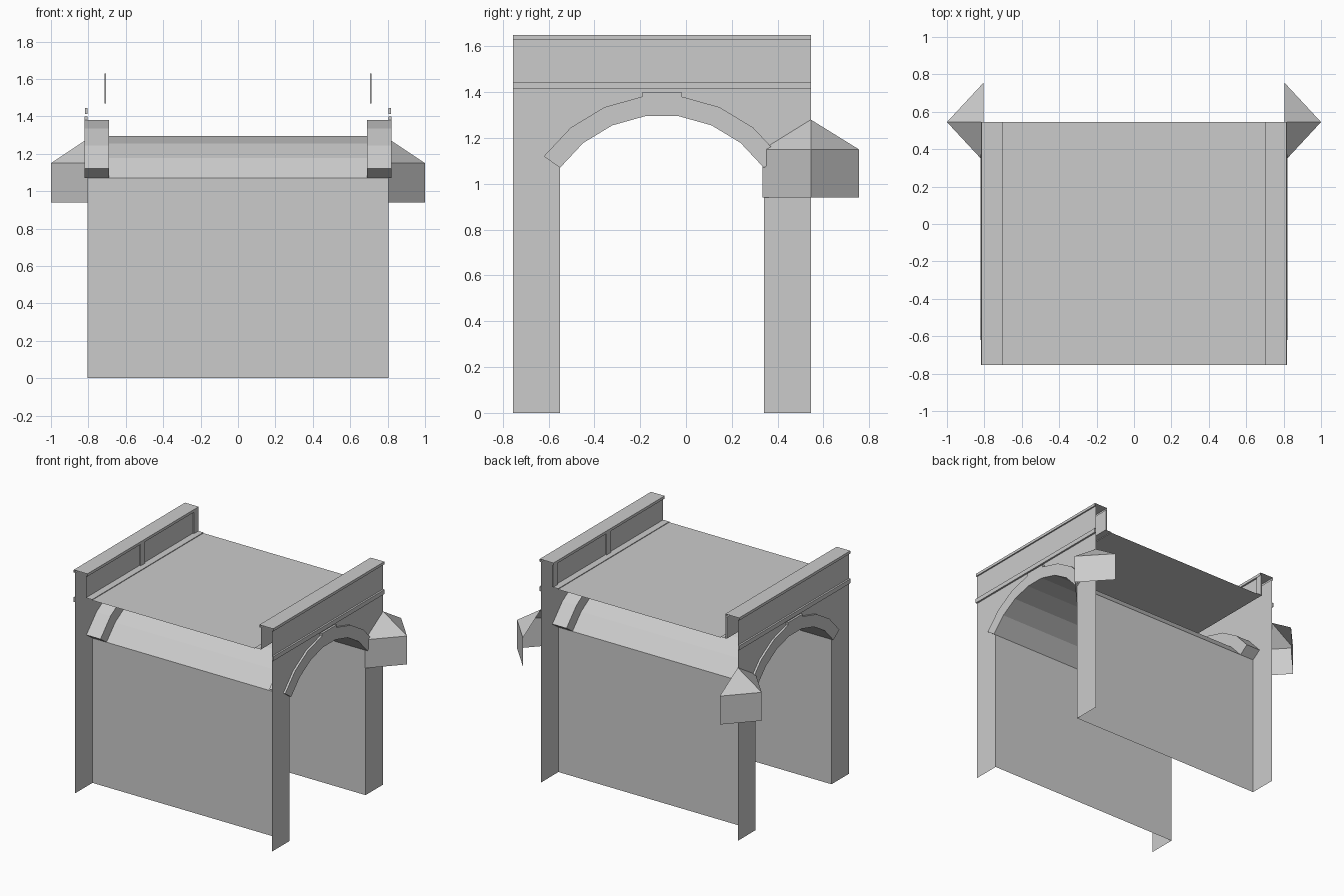
import bpy, bmesh
from math import sin, cos, asin

if "Cube" in bpy.data.objects:
    bpy.data.objects.remove(bpy.data.objects["Cube"])

Y0, Y1, YC = -0.755, 0.545, -0.105     # body ends and arch centre line
WALL = 0.805                           # outer face of the side walls
R_IN, R_OUT, ZC = 0.5455, 0.632, 0.7545
HALF = asin(0.445 / R_IN)
SEG = 7


def make(name, verts, faces, mirror=False):
    me = bpy.data.meshes.new(name)
    me.from_pydata(verts, [], faces)
    bm = bmesh.new()
    bm.from_mesh(me)
    bmesh.ops.recalc_face_normals(bm, faces=bm.faces)
    bm.to_mesh(me)
    bm.free()
    ob = bpy.data.objects.new(name, me)
    bpy.context.collection.objects.link(ob)
    if mirror:
        ob.modifiers.new("Mirror", 'MIRROR').use_axis[0] = True
    return ob


def sweep(name, profile, a, b, axis, closed=False, caps=False, mirror=False):
    """Extrude a profile along x (profile is y,z) or along y (profile is x,z)."""
    n = len(profile)
    put = (lambda p, t: (t, p[0], p[1])) if axis == 'x' else (lambda p, t: (p[0], t, p[1]))
    verts = [put(p, a) for p in profile] + [put(p, b) for p in profile]
    faces = [(i, (i + 1) % n, n + (i + 1) % n, n + i) for i in range(n if closed else n - 1)]
    if caps:
        faces += [tuple(range(n)), tuple(range(n, 2 * n))]
    return make(name, verts, faces, mirror)


def arc(r):
    angles = [-HALF + 2 * HALF * i / SEG for i in range(SEG + 1)]
    return [(YC + r * sin(t), ZC + r * cos(t)) for t in angles]


def rect(a0, a1, b0, b1):
    return [(a0, b0), (a1, b0), (a1, b1), (a0, b1)]


inner, outer = arc(R_IN), arc(R_OUT)

# Side walls: piers, spandrels and parapet outer face in one sheet
outline = [(Y0, 0), (inner[0][0], 0)] + inner + [(inner[-1][0], 0), (Y1, 0), (Y1, 1.63), (Y0, 1.63)]
make("side_wall", [(WALL, y, z) for y, z in outline], [tuple(range(len(outline)))], mirror=True)

# Passage walls under the arch, and the vault
for name, p in (("front_passage_wall", inner[0]), ("back_passage_wall", inner[-1])):
    sweep(name, [(p[0], 0), p], -WALL, WALL, 'x')
sweep("vault", inner, -0.69, 0.69, 'x')

# Arch ring stones, one continuous band per side, built of wedge quads
n = SEG + 1
ring = [(x, y, z) for x in (0.69, 0.82) for y, z in inner + outer]
faces = []
for i in range(SEG):
    a, b, c, d = i, i + 1, n + i + 1, n + i
    k = 2 * n
    faces += [(a, b, c, d), (a + k, b + k, c + k, d + k), (a, b, b + k, a + k), (d, c, c + k, d + k)]
for i in (0, SEG):
    faces.append((i, n + i, 3 * n + i, 2 * n + i))
make("arch_ring", ring, faces, mirror=True)
sweep("keystone", rect(-0.19, -0.02, 1.37, 1.40), WALL, 0.82, 'x', True, True, True)

# String course along the outside
sweep("string_course", rect(WALL, 0.818, 1.413, 1.445), Y0, Y1, 'y', True, True, True)

# Deck with a low ledge at each side, running up into the parapet inner face and open-ended coping
sweep("deck", [(-0.665, 1.465), (0.665, 1.465)], Y0, Y1, 'y')
sweep("parapet_inner_face", [(0.665, 1.465), (0.665, 1.47), (0.715, 1.47), (0.715, 1.63)],
      Y0, Y1, 'y', mirror=True)
sweep("coping", [(0.715, 1.63), (0.703, 1.63), (0.703, 1.65), (0.815, 1.65), (0.815, 1.63), (WALL, 1.63)],
      Y0, Y1, 'y', mirror=True)

# Pilasters on the parapet inner face
for name, y in (("middle_pilaster", YC), ("end_pilaster", Y1 - 0.025)):
    sweep(name, rect(0.705, 0.715, 1.47, 1.63), y - 0.025, y + 0.025, 'y', True, True, True)

# Pointed cutwater caps on the back piers: open prism with a sloped roof
plan = [(WALL, 0.335), (1.0, Y1), (WALL, 0.755)]
verts = [(x, y, z) for z in (0.94, 1.15) for x, y in plan] + [(WALL, Y1, 1.28)]
make("cutwater_cap", verts, [(0, 1, 4, 3), (1, 2, 5, 4), (3, 4, 6), (4, 5, 6)], mirror=True)
